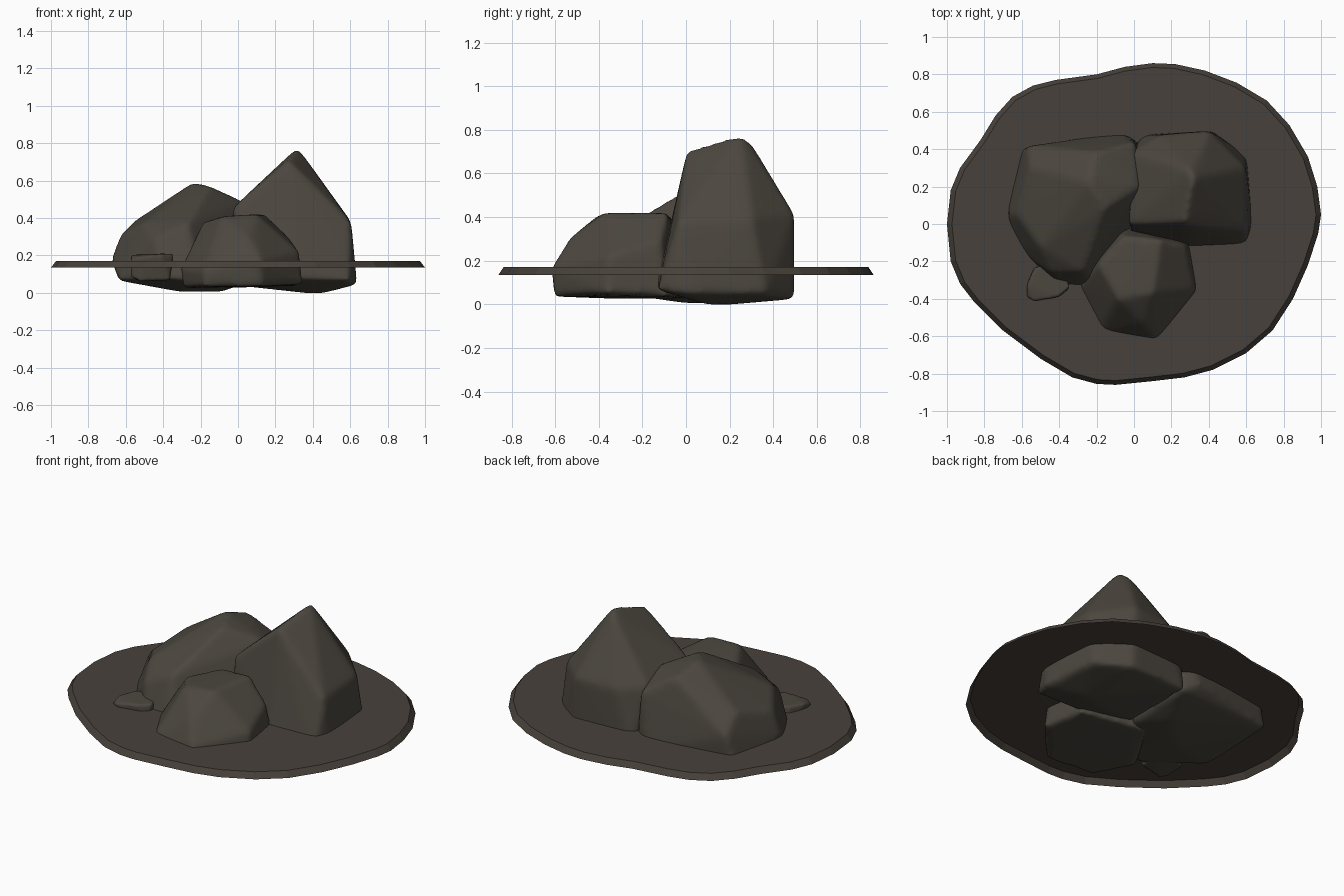
import bpy, bmesh
from mathutils import Vector


def material(name, color):
    m = bpy.data.materials.new(name)
    m.diffuse_color = (*color, 1)
    return m


stone = material("dark stone", (0.072, 0.063, 0.050))
earth = material("brown earth", (0.064, 0.053, 0.043))


def make_object(name, bm, mat):
    mesh = bpy.data.meshes.new(name)
    bm.to_mesh(mesh)
    bm.free()
    mesh.materials.append(mat)
    ob = bpy.data.objects.new(name, mesh)
    bpy.context.collection.objects.link(ob)
    return ob


def rock(name, points, voxel=0.018, rounds=9, grow=1.025):
    """Convex boulder through the corner points, with worn edges."""
    center = sum((Vector(p) for p in points), Vector()) / len(points)
    bm = bmesh.new()
    for p in points:
        bm.verts.new(center + (Vector(p) - center) * grow)
    res = bmesh.ops.convex_hull(bm, input=bm.verts[:])
    loose = [v for v in bm.verts if not v.link_faces]
    bmesh.ops.delete(bm, geom=loose, context='VERTS')
    bmesh.ops.recalc_face_normals(bm, faces=bm.faces[:])
    ob = make_object(name, bm, stone)
    rm = ob.modifiers.new("even_surface", 'REMESH')
    rm.mode = 'VOXEL'
    rm.voxel_size = voxel
    rm.use_smooth_shade = True
    sm = ob.modifiers.new("worn_edges", 'SMOOTH')
    sm.factor = 0.5
    sm.iterations = rounds
    return ob


# Ground patch: irregular thin plate with a sloped rim, open underneath
outline = [
    (0.10, 0.86), (-0.05, 0.84), (-0.20, 0.80), (-0.42, 0.77), (-0.54, 0.74),
    (-0.65, 0.68), (-0.74, 0.58), (-0.82, 0.45), (-0.93, 0.30), (-0.98, 0.18),
    (-1.00, 0.00), (-0.98, -0.20), (-0.93, -0.32), (-0.86, -0.41), (-0.70, -0.57),
    (-0.50, -0.72), (-0.33, -0.82), (-0.20, -0.855), (-0.10, -0.86), (0.10, -0.84),
    (0.27, -0.82), (0.42, -0.78), (0.60, -0.69), (0.74, -0.57), (0.85, -0.40),
    (0.93, -0.22), (0.985, -0.05), (1.00, 0.05), (0.98, 0.20), (0.93, 0.36),
    (0.83, 0.53), (0.71, 0.66), (0.55, 0.755), (0.38, 0.82), (0.22, 0.855)]
bm = bmesh.new()
low = [bm.verts.new((x, y, 0.135)) for x, y in outline]
top = [bm.verts.new((x * 0.973, y * 0.973, 0.17)) for x, y in outline]
n = len(outline)
for i in range(n):
    j = (i + 1) % n
    bm.faces.new((low[i], low[j], top[j], top[i]))
bm.faces.new(top)
make_object("ground_patch", bm, earth)

# Tall pointed boulder
rock("tall_boulder", [
    (0.27, 0.01, 0.70), (0.32, 0.25, 0.765), (0.29, 0.29, 0.74),
    (-0.02, 0.00, 0.45), (0.00, 0.38, 0.42), (0.60, -0.03, 0.37),
    (0.59, 0.30, 0.39), (0.40, 0.49, 0.41), (0.15, 0.47, 0.40),
    (-0.01, -0.05, 0.08), (0.30, -0.13, 0.08), (0.59, -0.12, 0.07),
    (0.63, 0.00, 0.05), (0.60, 0.36, 0.05), (0.42, 0.49, 0.03),
    (0.04, 0.47, 0.04), (0.36, 0.20, 0.005), (0.45, 0.10, 0.005)])

# Broad boulder on the left
rock("broad_boulder", [
    (-0.24, 0.22, 0.585), (-0.16, 0.08, 0.565), (-0.20, 0.38, 0.53),
    (0.03, 0.20, 0.48), (0.00, 0.43, 0.40), (-0.56, 0.41, 0.28),
    (-0.55, 0.30, 0.38), (-0.62, 0.05, 0.31), (-0.50, -0.12, 0.37),
    (-0.27, -0.25, 0.37), (-0.45, -0.25, 0.29), (-0.67, 0.05, 0.18),
    (-0.63, -0.12, 0.07), (-0.61, 0.39, 0.07), (-0.07, 0.48, 0.10),
    (0.02, 0.43, 0.05), (0.00, 0.00, 0.05), (-0.20, -0.35, 0.06),
    (-0.38, -0.34, 0.08), (-0.30, 0.00, 0.01), (-0.10, 0.20, 0.01)])

# Low boulder at the front
rock("front_boulder", [
    (-0.19, -0.22, 0.37), (-0.08, -0.40, 0.405), (0.10, -0.37, 0.415),
    (0.14, -0.09, 0.415), (-0.05, -0.07, 0.40), (0.27, -0.12, 0.29),
    (0.32, -0.35, 0.22), (0.05, -0.53, 0.30), (-0.30, -0.34, 0.13),
    (-0.18, -0.58, 0.12), (-0.18, -0.57, 0.04), (0.12, -0.61, 0.17),
    (0.12, -0.60, 0.04), (0.34, -0.36, 0.05), (0.30, -0.09, 0.04),
    (-0.29, -0.34, 0.03), (-0.10, 0.00, 0.03)], rounds=7)

# Small stone
rock("small_stone", [
    (-0.57, -0.39, 0.18), (-0.57, -0.33, 0.20), (-0.53, -0.24, 0.205),
    (-0.40, -0.20, 0.21), (-0.35, -0.34, 0.205), (-0.41, -0.39, 0.205),
    (-0.53, -0.41, 0.19), (-0.57, -0.38, 0.09), (-0.52, -0.40, 0.065),
    (-0.37, -0.37, 0.07), (-0.36, -0.20, 0.07), (-0.54, -0.23, 0.07)],
    voxel=0.009, rounds=4, grow=1.03)
